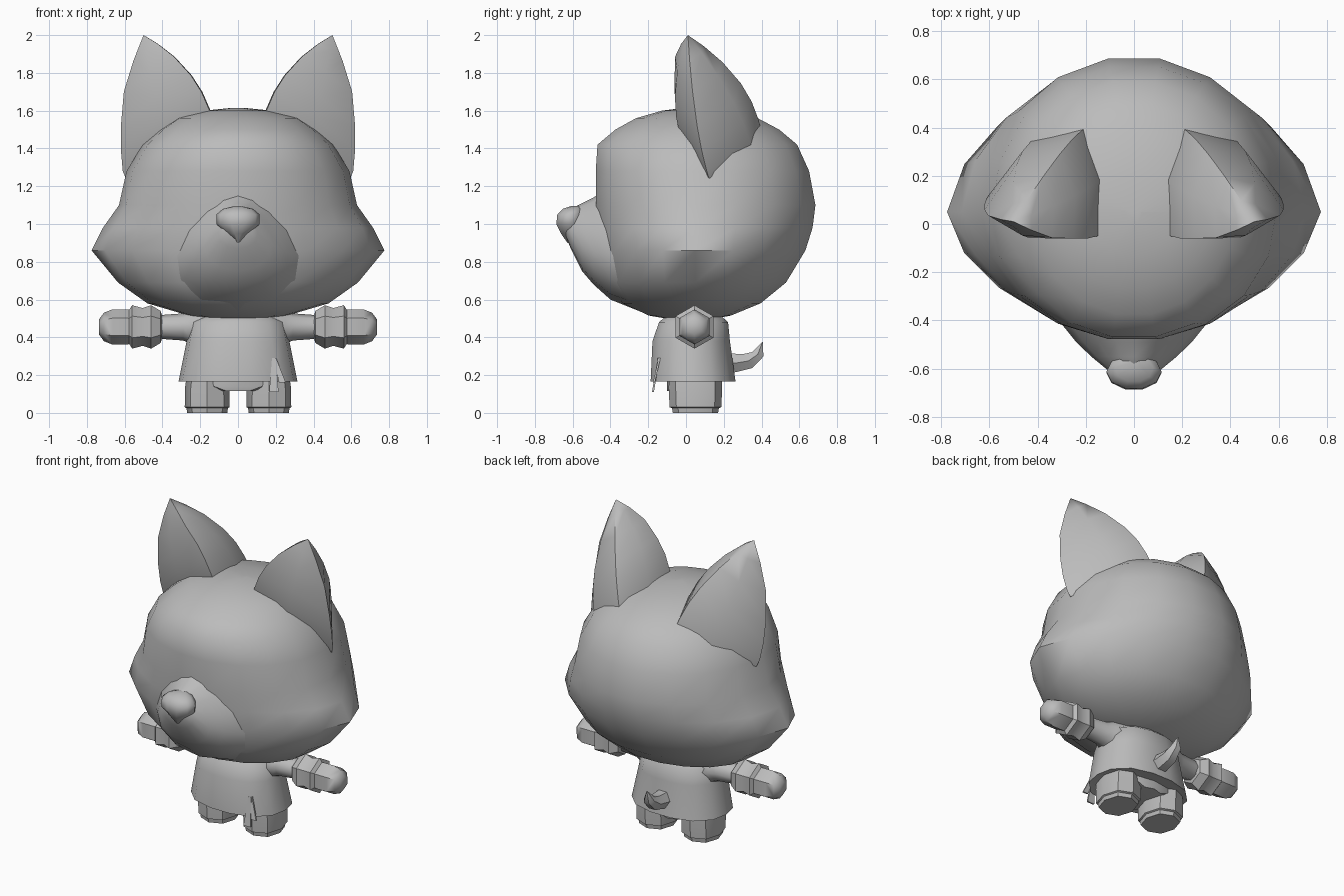
import bpy, bmesh
from math import sin, cos, pi, radians
from mathutils import Vector

cube = bpy.data.objects.get("Cube")
if cube:
    bpy.data.objects.remove(cube, do_unlink=True)

GREY = (0.5, 0.5, 0.5, 1)
grey = bpy.data.materials.new("plain_grey")
grey.use_nodes = True
grey.diffuse_color = GREY
shader = grey.node_tree.nodes["Principled BSDF"]
shader.inputs["Base Color"].default_value = GREY
shader.inputs["Roughness"].default_value = 0.8


def loft(name, rings, mirror=False, angle=50):
    """Skin a list of equal-sized point rings, close both ends, shade."""
    bm = bmesh.new()
    loops = [[bm.verts.new(p) for p in ring] for ring in rings]
    n = len(loops[0])
    for a, b in zip(loops, loops[1:]):
        for i in range(n):
            j = (i + 1) % n
            bm.faces.new((a[i], a[j], b[j], b[i]))
    bm.faces.new(loops[0][::-1])
    bm.faces.new(loops[-1])
    bmesh.ops.remove_doubles(bm, verts=bm.verts, dist=0.0005)
    bmesh.ops.recalc_face_normals(bm, faces=bm.faces)
    mesh = bpy.data.meshes.new(name)
    bm.to_mesh(mesh)
    bm.free()
    mesh.materials.append(grey)
    ob = bpy.data.objects.new(name, mesh)
    bpy.context.collection.objects.link(ob)
    bpy.ops.object.select_all(action='DESELECT')
    ob.select_set(True)
    bpy.context.view_layer.objects.active = ob
    bpy.ops.object.shade_smooth_by_angle(angle=radians(angle))
    if mirror:
        ob.modifiers.new("mirror", 'MIRROR').use_mirror_merge = False
    return ob


def flat_ring(z, w, front, back, n=16, power=2.0, mid=None, x=0):
    """Horizontal ring with its own front and back depth."""
    mid = (front + back) / 2 if mid is None else mid
    pts = []
    for i in range(n):
        c, s = cos(2 * pi * i / n), sin(2 * pi * i / n)
        k = (abs(c) ** power + abs(s) ** power) ** (-1 / power)
        depth = back - mid if s > 0 else mid - front
        pts.append((x + w * c * k, mid + depth * s * k, z))
    return pts


# Head: height, half width, front, back, roundness
head = [(0.49, 0.08, -0.05, 0.1, 2), (0.515, 0.26, -0.2, 0.24, 2),
        (0.58, 0.48, -0.34, 0.4, 2), (0.69, 0.635, -0.43, 0.54, 1.85),
        (0.86, 0.775, -0.47, 0.65, 1.7), (0.98, 0.715, -0.48, 0.685, 1.8),
        (1.1, 0.63, -0.485, 0.695, 2), (1.28, 0.59, -0.485, 0.66, 2.05),
        (1.42, 0.505, -0.475, 0.595, 2.1), (1.5, 0.42, -0.38, 0.5, 2),
        (1.56, 0.33, -0.27, 0.385, 2), (1.6, 0.18, -0.13, 0.2, 2),
        (1.615, 0.03, -0.01, 0.05, 2)]
loft("head", [flat_ring(z, w, f, b, 18, p, 0.05) for z, w, f, b, p in head])

# Muzzle: depth, half width, bottom, top; wider below than above
muzzle = []
for y, w, low, top in [(-0.25, 0.4, 0.54, 1.24), (-0.4, 0.3, 0.6, 1.2),
                       (-0.49, 0.23, 0.68, 1.14), (-0.55, 0.17, 0.75, 1.11),
                       (-0.61, 0.1, 0.87, 1.08), (-0.635, 0.06, 0.93, 1.05)]:
    ring = []
    for i in range(14):
        t = 2 * pi * i / 14 + pi / 2
        ring.append((w * cos(t) * (1 - 0.3 * sin(t)), y,
                     (low + top) / 2 + (top - low) / 2 * sin(t)))
    muzzle.append(ring)
loft("muzzle", muzzle)

# Nose: rounded on top, pointed at the bottom
loft("nose", [flat_ring(z, w, f, -0.54, 10) for z, w, f in
              [(0.9, 0.01, -0.63), (0.95, 0.06, -0.665), (1.0, 0.115, -0.69),
               (1.05, 0.115, -0.685), (1.08, 0.08, -0.655), (1.095, 0.02, -0.61)]])

# Ears: base outline swept to a point with bulging sides
base = [Vector(p) for p in [(0.15, -0.05, 1.6), (0.37, -0.03, 1.46),
                            (0.61, 0.11, 1.28), (0.43, 0.34, 1.43),
                            (0.22, 0.385, 1.55), (0.145, 0.18, 1.6)]]
tip = Vector((0.5, 0.01, 2.0))
centre = sum(base, Vector()) / len(base)
ear = []
for t in (-0.08, 0, 0.2, 0.4, 0.65, 0.85, 1):
    ring = []
    for p in base:
        q = centre.lerp(tip, t) + (p - centre) * (1 - t * t)
        q.x, q.y = min(q.x, 0.62), max(q.y, -0.06)
        q.z = min(q.z, tip.z)
        ring.append(q)
    ear.append(ring)
loft("ears", ear, mirror=True, angle=60)

# Shirt, flared at the hem
loft("shirt", [flat_ring(z, w, f, b, 14, 2.4) for z, w, f, b in
               [(0.17, 0.29, -0.17, 0.24), (0.165, 0.315, -0.19, 0.265),
                (0.38, 0.272, -0.18, 0.235), (0.48, 0.25, -0.145, 0.225),
                (0.52, 0.18, -0.1, 0.18)]])

# Hips and legs with a thin sole
loft("hips", [flat_ring(z, w, -0.1, 0.19, 12) for z, w in
              [(0.115, 0.12), (0.14, 0.25), (0.22, 0.27)]])
loft("legs", [flat_ring(z, r, 0.05 - r * k, 0.05 + r * k, 8, 2.3, x=0.163)
              for z, r, k in
              [(0, 0.106, 1.13), (0.025, 0.11, 1.13), (0.03, 0.119, 1.15),
               (0.13, 0.118, 1.2), (0.2, 0.108, 1.3)]], mirror=True, angle=35)


def arm_ring(x, r, n=6):
    return [(x, 0.045 + r * sin(2 * pi * i / n),
             0.455 + r * cos(2 * pi * i / n)) for i in range(n)]


# Arms: sleeve, ridged cuff and mitten along x
loft("sleeves", [arm_ring(x, r, 8) for x, r in
                 [(0.15, 0.12), (0.25, 0.09), (0.29, 0.072), (0.45, 0.06)]],
     mirror=True)
loft("cuffs", [arm_ring(x, r) for x, r in
               [(0.4, 0.055), (0.41, 0.085), (0.46, 0.115), (0.505, 0.1),
                (0.56, 0.115), (0.58, 0.085)]], mirror=True, angle=35)
loft("hands", [arm_ring(x, r) for x, r in
               [(0.53, 0.085), (0.59, 0.093), (0.665, 0.093), (0.71, 0.075),
                (0.736, 0.04)]], mirror=True)

# Tail: curled upward to a point
tail = []
for y, z, r, lean in [(0.2, 0.26, 0.065, 0), (0.27, 0.265, 0.055, 0),
                      (0.33, 0.275, 0.05, 0.5), (0.38, 0.31, 0.037, 1.2),
                      (0.405, 0.375, 0.002, 1.5)]:
    ring = []
    for i in range(6):
        t = 2 * pi * i / 6
        ring.append((r * cos(t), y - r * sin(t) * sin(lean),
                     z + r * sin(t) * cos(lean)))
    tail.append(ring)
loft("tail", tail)

# Hip ornament: a bead with two hanging ribbons
loft("bead", [flat_ring(0.31 - 0.04 * cos(a), 0.04 * sin(a) + 0.001,
                        -0.14 - 0.04 * sin(a), -0.14 + 0.04 * sin(a), 10)
              for a in [pi * i / 6 for i in range(7)]])


def ribbon(name, top, bottom, w):
    def bar(p, half):
        x, y, z = p
        return [(x - half, y - 0.005, z), (x + half, y - 0.005, z),
                (x + half, y + 0.005, z), (x - half, y + 0.005, z)]
    loft(name, [bar(top, w * 0.4), bar(bottom, w)], angle=30)


ribbon("long_ribbon", (0.19, -0.145, 0.29), (0.19, -0.175, 0.11), 0.025)
ribbon("short_ribbon", (0.195, -0.14, 0.29), (0.235, -0.17, 0.16), 0.018)
